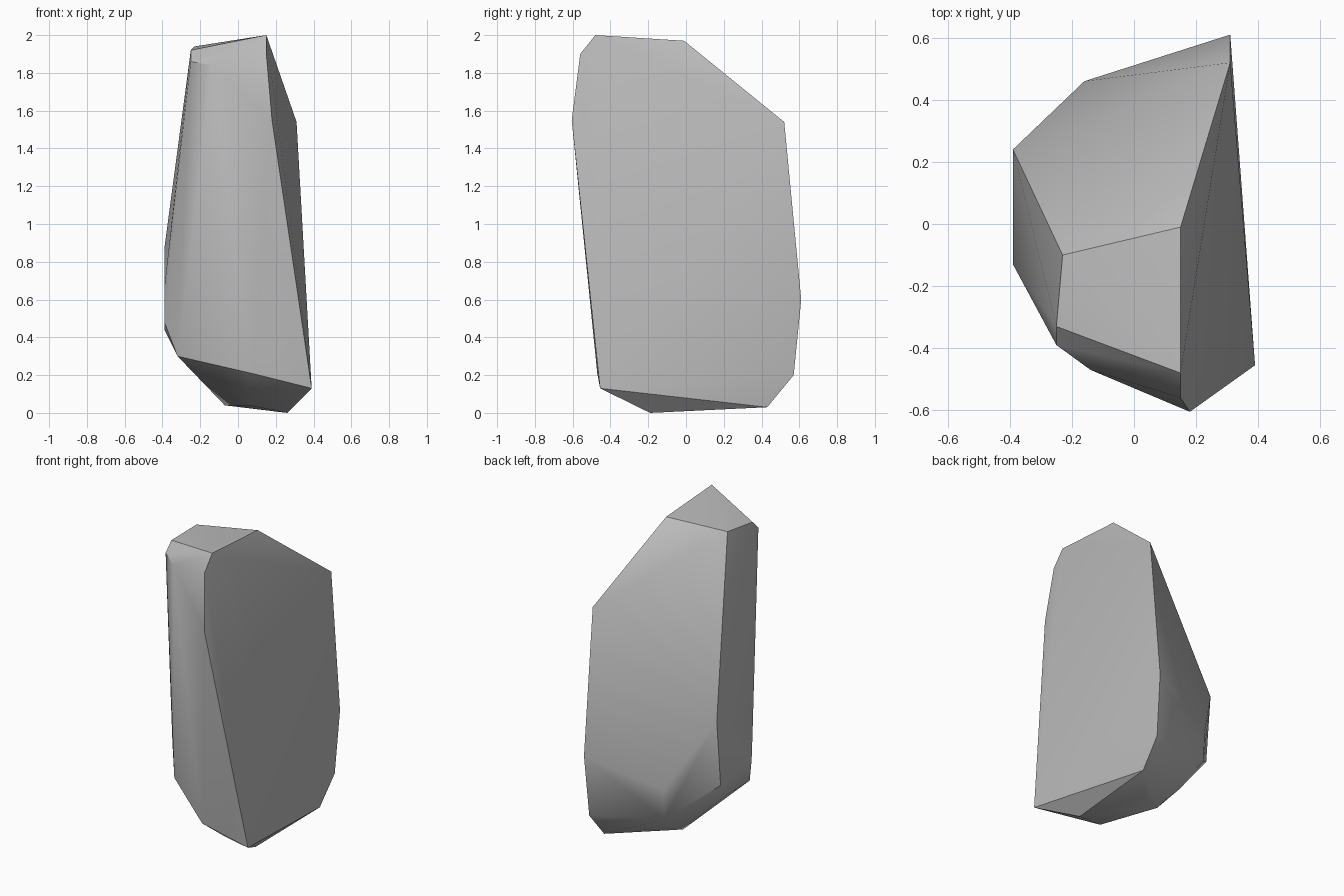
import bpy
import bmesh
import math

default_cube = bpy.data.objects.get("Cube")
if default_cube is not None:
    bpy.data.objects.remove(default_cube, do_unlink=True)


def flat_material(name, colour):
    material = bpy.data.materials.new(name)
    material.use_nodes = True
    material.diffuse_color = colour
    shader = material.node_tree.nodes["Principled BSDF"]
    shader.inputs["Base Color"].default_value = colour
    return material


def hull_object(name, corners, material):
    """Wrap a convex skin around a few corner points."""
    builder = bmesh.new()
    for corner in corners:
        builder.verts.new(corner)
    result = bmesh.ops.convex_hull(builder, input=builder.verts)
    loose = [v for v in builder.verts if not v.link_faces]
    bmesh.ops.delete(builder, geom=loose, context="VERTS")
    bmesh.ops.recalc_face_normals(builder, faces=builder.faces)
    mesh = bpy.data.meshes.new(name)
    builder.to_mesh(mesh)
    builder.free()
    mesh.materials.append(material)
    created = bpy.data.objects.new(name, mesh)
    bpy.context.collection.objects.link(created)
    return created


# Rim of the broad cleaved face
cleaved_rim = [
    (.18, -.605, 1.55), (.15, -.56, 1.9), (.15, -.48, 2), (.15, -.01, 1.97),
    (.31, .52, 1.54), (.31, .61, .6), (.3, .57, .2), (.29, .43, .03),
    (.39, -.455, .13),
]

# Narrow bevelled crown
crown = [
    (-.23, -.1, 1.94), (-.25, -.33, 1.92), (-.25, -.39, 1.86),
    (-.14, -.47, 1.84),
]

# Bulging flank opposite the cleaved face
flank = [
    (-.39, -.12, .48), (-.39, -.13, .66), (-.39, .2, .44), (-.39, .24, .87),
    (-.16, .46, .45), (-.16, .45, .25),
]

# Rounded underside
underside = [
    (.07, -.47, .21), (-.32, -.2, .3), (-.32, .03, .3), (-.07, .13, .04),
    (.06, -.24, .04), (.1, .22, .03), (.26, -.19, 0),
]

stone = flat_material("stone grey", (.5, .5, .5, 1))
rock = hull_object("rock", cleaved_rim + crown + flank + underside, stone)

# Soft facets with crisp main edges
bpy.ops.object.select_all(action="DESELECT")
rock.select_set(True)
bpy.context.view_layer.objects.active = rock
bpy.ops.object.shade_smooth_by_angle(angle=math.radians(35))
